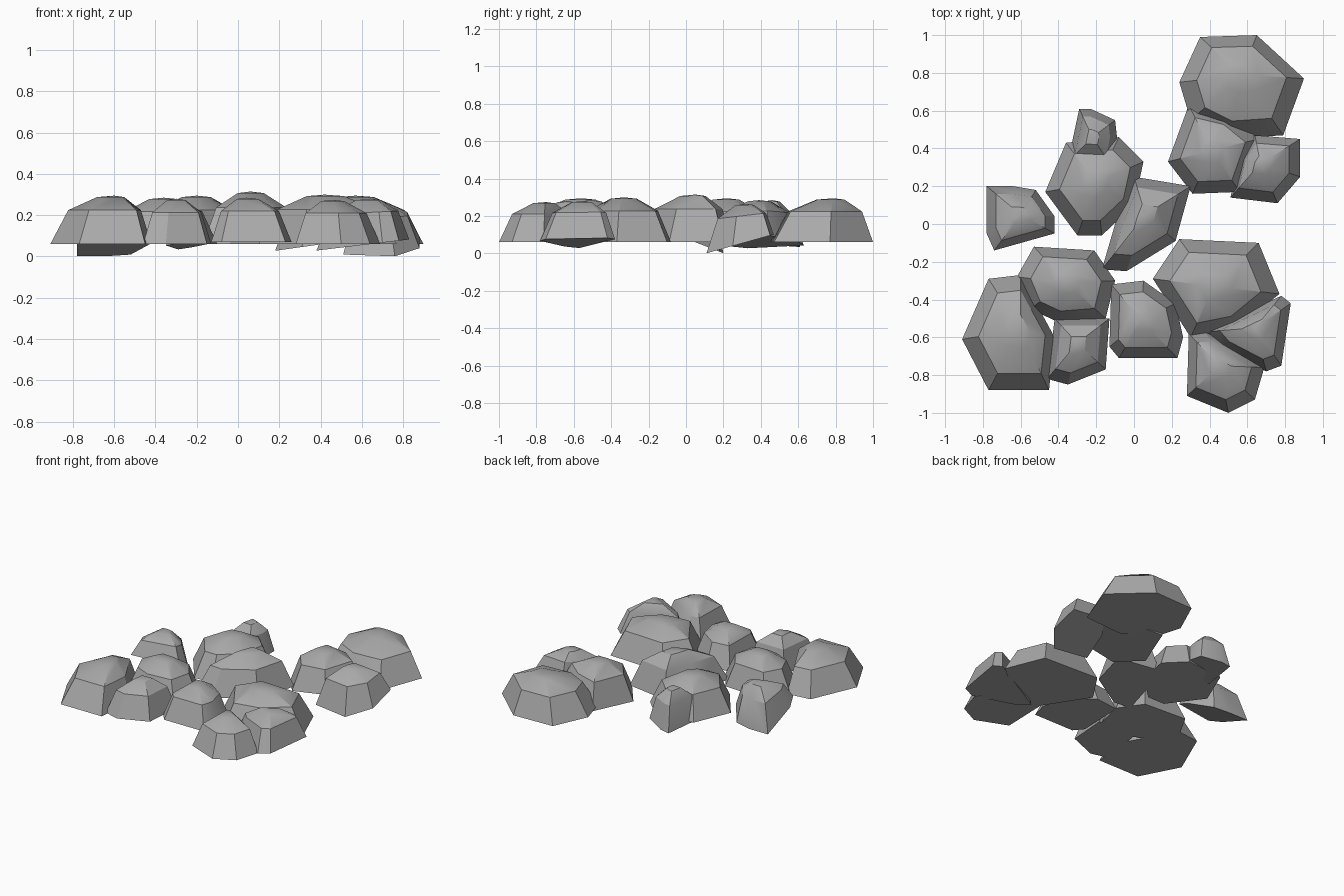
import bpy, bmesh, math

if "Cube" in bpy.data.objects:
    bpy.data.objects.remove(bpy.data.objects["Cube"])

stone = bpy.data.materials.new("stone_grey")
stone.diffuse_color = (0.4, 0.4, 0.4, 1)
stone.use_nodes = True
stone.node_tree.nodes["Principled BSDF"].inputs["Base Color"].default_value = stone.diffuse_color

# Dome profile: (share of outline size, share of height)
PROFILE = [(1.0, 0.0), (0.72, 0.70), (0.27, 0.97)]


def rock(name, outline, peak, top, tilt=(0, 0), base=0.06):
    """Faceted boulder: tilted flat base, steep sides and a low cap."""
    px, py = peak
    bm = bmesh.new()
    rings = []
    for size, rise in PROFILE:
        ring = []
        for x, y in outline:
            foot = base + tilt[0] * (x - px) + tilt[1] * (y - py)
            ring.append(bm.verts.new((px + (x - px) * size, py + (y - py) * size,
                                      foot + (top - foot) * rise)))
        rings.append(ring)
    n = len(outline)
    apex = bm.verts.new((px, py, top))
    bm.faces.new(rings[0])
    for i in range(n):
        j = (i + 1) % n
        for low, high in zip(rings, rings[1:]):
            bm.faces.new((low[i], low[j], high[j], high[i]))
        bm.faces.new((rings[-1][i], rings[-1][j], apex))
    bmesh.ops.recalc_face_normals(bm, faces=bm.faces)
    mesh = bpy.data.meshes.new(name)
    bm.to_mesh(mesh)
    bm.free()
    mesh.materials.append(stone)
    ob = bpy.data.objects.new(name, mesh)
    bpy.context.collection.objects.link(ob)
    bpy.context.view_layer.objects.active = ob
    bpy.ops.object.select_all(action='DESELECT')
    ob.select_set(True)
    bpy.ops.object.shade_smooth_by_angle(angle=math.radians(30))


# Back right cluster
rock("back_large_rock", [(.35, .99), (.65, 1.0), (.9, .77), (.79, .47), (.5, .45),
                         (.3, .55), (.24, .75)], (.57, .79), .295)
rock("back_middle_rock", [(.29, .63), (.18, .33), (.31, .16), (.56, .17), (.66, .45),
                          (.5, .58)], (.41, .39), .285, (.14, 0))
rock("back_side_rock", [(.64, .47), (.88, .45), (.88, .25), (.76, .11), (.51, .14),
                        (.56, .35)], (.67, .32), .265, (0, .28))

# Centre cluster
rock("centre_small_rock", [(-.29, .61), (-.23, .61), (-.1, .55), (-.09, .46),
                           (-.12, .31), (-.35, .33)], (-.22, .46), .285, (.15, -.1))
rock("centre_back_rock", [(-.36, .43), (-.47, .17), (-.3, -.06), (-.17, -.06),
                          (0, .1), (.05, .33), (-.08, .46)], (-.2, .22), .295)
rock("centre_tall_rock", [(0, .25), (-.1, 0), (-.17, -.24), (-.04, -.25),
                          (.22, -.09), (.3, .2)], (.06, .05), .315)
rock("left_small_rock", [(-.78, .2), (-.64, .2), (-.52, .18), (-.42, .04),
                         (-.42, -.05), (-.74, -.14), (-.78, -.05)],
     (-.6, .05), .27, (0, -.39))

# Front left cluster
rock("left_back_rock", [(-.53, -.12), (-.62, -.28), (-.55, -.45), (-.4, -.52),
                        (-.15, -.5), (-.1, -.3), (-.21, -.14)], (-.36, -.31), .285)
rock("left_large_rock", [(-.77, -.29), (-.91, -.61), (-.77, -.88), (-.45, -.88),
                         (-.42, -.6), (-.6, -.27)], (-.6, -.56), .295)
rock("left_front_rock", [(-.42, -.5), (-.46, -.82), (-.35, -.85), (-.15, -.77),
                         (-.13, -.5)], (-.3, -.63), .28)
rock("front_middle_rock", [(-.12, -.32), (.05, -.3), (.22, -.42), (.26, -.6),
                           (.23, -.71), (-.08, -.71), (-.13, -.65)],
     (.04, -.51), .285, base=.07)

# Front right cluster
rock("right_large_rock", [(.24, -.08), (.66, -.1), (.77, -.37), (.55, -.55),
                          (.3, -.6), (.1, -.29)], (.42, -.33), .30)
rock("right_side_rock", [(.78, -.38), (.83, -.42), (.78, -.75), (.7, -.78),
                         (.45, -.65), (.38, -.57)], (.64, -.55), .28, (.12, 0))
rock("right_front_rock", [(.29, -.58), (.28, -.91), (.5, -1.0), (.64, -.93),
                          (.69, -.76), (.38, -.57)], (.45, -.75), .275)
